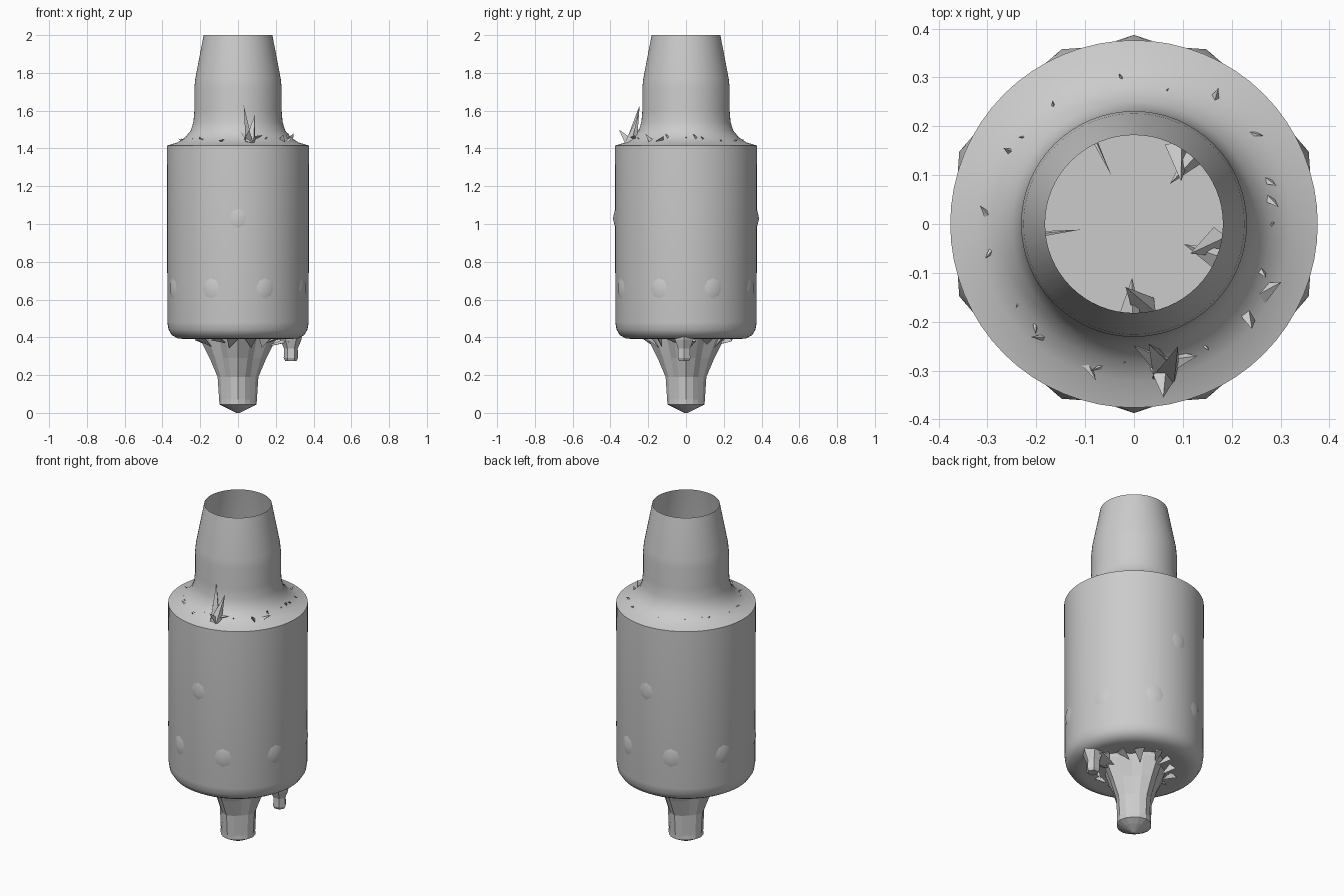
import bpy
import bmesh
import math
import random
from mathutils import Vector

random.seed(7)
cube = bpy.data.objects.get("Cube")
if cube:
    bpy.data.objects.remove(cube, do_unlink=True)

# One plain grey for everything
grey = bpy.data.materials.new("plain_grey")
grey.use_nodes = True
colour = (0.6, 0.6, 0.6, 1)
grey.diffuse_color = colour
grey.node_tree.nodes["Principled BSDF"].inputs["Base Color"].default_value = colour


def finish(name, bm, smooth=True):
    bmesh.ops.recalc_face_normals(bm, faces=bm.faces)
    mesh = bpy.data.meshes.new(name)
    bm.to_mesh(mesh)
    bm.free()
    mesh.materials.append(grey)
    obj = bpy.data.objects.new(name, mesh)
    bpy.context.collection.objects.link(obj)
    if smooth:
        bpy.ops.object.select_all(action="DESELECT")
        obj.select_set(True)
        bpy.context.view_layer.objects.active = obj
        bpy.ops.object.shade_smooth_by_angle(angle=math.radians(35))
    return obj


def polar(radius, angle, z):
    return Vector((radius * math.cos(angle), radius * math.sin(angle), z))


def lathe(name, profile, sides, flutes=None, centre=(0, 0), caps=(True, True), smooth=True):
    """Spin (radius, z) rows; flutes gives the groove depth of each row."""
    bm = bmesh.new()
    rings = []
    for row, (radius, z) in enumerate(profile):
        ring = []
        for i in range(sides):
            angle = math.tau * i / sides
            depth = flutes[row] if flutes else 0
            r = radius * (1 - depth * math.sin(2 * angle) ** 2)
            ring.append(bm.verts.new(polar(r, angle, z) + Vector((*centre, 0))))
        rings.append(ring)
    for low, high in zip(rings, rings[1:]):
        for i in range(sides):
            j = (i + 1) % sides
            bm.faces.new((low[i], low[j], high[j], high[i]))
    for wanted, ring in zip(caps, (rings[0], rings[-1])):
        if wanted:
            bm.faces.new(ring)
    return finish(name, bm, smooth)


def shard(bm, base, tip, width):
    """Thin three-sided splinter from base to tip."""
    base, tip = Vector(base), Vector(tip)
    along = (tip - base).normalized()
    side = along.cross(Vector((0.3, 0.2, 1))).normalized() * width
    other = along.cross(side).normalized() * width * 0.6
    ring = [bm.verts.new(base + v) for v in (side, other - side, -other)]
    top = bm.verts.new(tip)
    bm.faces.new(ring)
    for i in range(3):
        bm.faces.new((ring[i], ring[(i + 1) % 3], top))


# Main body and the open neck above it
lathe("barrel", [(0.2, 0.41), (0.28, 0.39), (0.32, 0.395), (0.35, 0.412),
                 (0.368, 0.44), (0.374, 0.48), (0.376, 1.415)], 64)
lathe("neck", [(0.376, 1.415), (0.32, 1.432), (0.28, 1.458), (0.25, 1.495),
               (0.236, 1.54), (0.231, 1.6), (0.231, 1.72), (0.226, 1.77),
               (0.182, 2.0)], 64, caps=(False, False))

# Finned foot with a blunt point
lathe("foot", [(0.008, 0.0), (0.06, 0.025), (0.098, 0.045), (0.1, 0.07),
               (0.108, 0.19), (0.15, 0.29), (0.2, 0.39), (0.21, 0.42)], 16,
      flutes=[0, 0, 0.05, 0.1, 0.15, 0.25, 0.3, 0.3], smooth=False)

# Small stub hanging beside the foot
lathe("side_stub", [(0.03, 0.275), (0.038, 0.29), (0.036, 0.34), (0.055, 0.385),
                    (0.06, 0.41)], 6, centre=(0.28, -0.01), smooth=False)

# Web joining stub and foot
bm = bmesh.new()
for i in range(3):
    shard(bm, (0.27, -0.03 + 0.03 * i, 0.385), (0.13, -0.02 + 0.02 * i, 0.345), 0.025)
finish("stub_web", bm, False)

# Low dents and bumps on the barrel wall
bm = bmesh.new()
bumps = [(math.radians(22.5 + 45 * k), 0.66) for k in range(8)]
bumps += [(math.pi / 2 * k, 1.03) for k in (1, 3)]
for angle, z in bumps:
    peak = bm.verts.new(polar(0.387, angle, z))
    ring = [bm.verts.new(polar(0.374, angle + 0.13 * math.cos(t), z + 0.055 * math.sin(t)))
            for t in (math.tau * k / 8 for k in range(8))]
    for i in range(8):
        bm.faces.new((ring[i], ring[(i + 1) % 8], peak))
finish("wall_bumps", bm)

# Broken splinters on the shoulder, thickest on the right
bm = bmesh.new()
for k in range(26):
    angle = math.tau * k / 26 + random.uniform(-0.1, 0.1)
    right = abs(angle) < 0.5 or angle > 5.4
    r = random.uniform(0.25, 0.3)
    turn = angle + random.uniform(-0.15, 0.15)
    z = random.uniform(1.46, 1.5) if right else random.uniform(1.44, 1.465)
    shard(bm, polar(r, angle, 1.435), polar(r + 0.03, turn, z), 0.022 if right else 0.012)
finish("shoulder_splinters", bm, False)

# Tall splinter cluster at the front
bm = bmesh.new()
for base, tip, width in (((0.06, -0.29, 1.43), (0.03, -0.245, 1.63), 0.03),
                         ((0.07, -0.31, 1.43), (0.09, -0.25, 1.58), 0.03),
                         ((0.06, -0.3, 1.44), (0.06, -0.355, 1.5), 0.03),
                         ((0.07, -0.28, 1.45), (0.13, -0.27, 1.47), 0.025),
                         ((0.06, -0.28, 1.45), (0.0, -0.25, 1.5), 0.025)):
    shard(bm, base, tip, width)
finish("front_splinter", bm, False)

# Five splinter groups inside the neck
bm = bmesh.new()
for k, degrees in enumerate((115, 48, -22, -92, 186)):
    angle = math.radians(degrees)
    wide = 0.008 if k in (0, 4) else 0.03
    shard(bm, polar(0.22, angle, 1.46), polar(0.11, angle, 1.47), wide)
    if wide > 0.01:
        shard(bm, polar(0.18, angle + 0.2, 1.43), polar(0.13, angle - 0.1, 1.52), wide)
finish("inner_splinters", bm, False)

# Splinters around the root of the foot
bm = bmesh.new()
for k in range(14):
    angle = math.tau * k / 14 + 0.1
    shard(bm, polar(random.uniform(0.2, 0.25), angle, 0.4),
          polar(random.uniform(0.15, 0.18), angle + random.uniform(-0.2, 0.2),
                random.uniform(0.34, 0.37)), 0.03)
finish("foot_splinters", bm, False)
